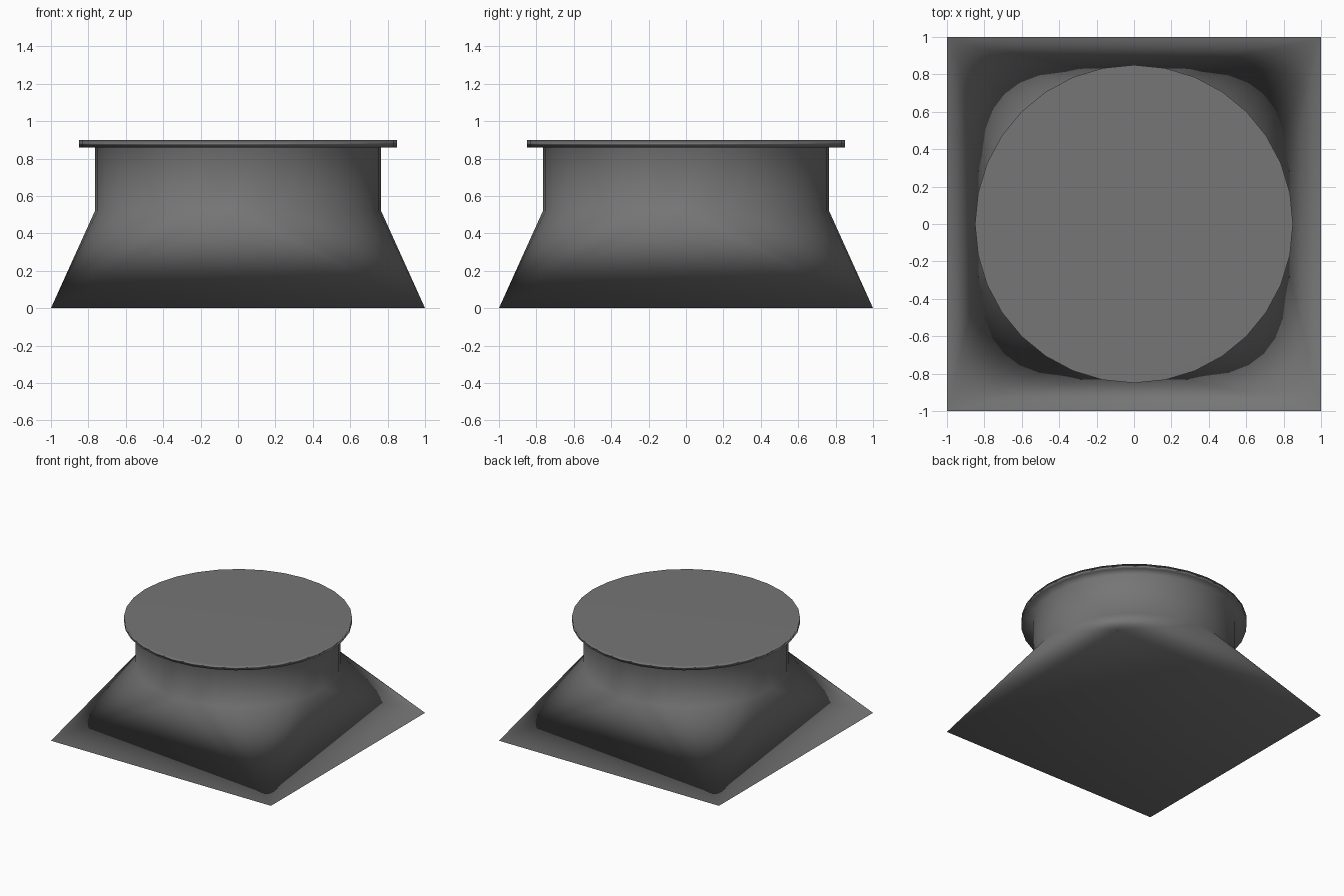
import bpy, bmesh
from math import cos, sin, pi
from mathutils import Vector

if "Cube" in bpy.data.objects:
    bpy.data.objects.remove(bpy.data.objects["Cube"])

SIDES = 32
bm = bmesh.new()


def ring(radius, z):
    return [bm.verts.new((radius * cos(2 * pi * i / SIDES),
                          radius * sin(2 * pi * i / SIDES), z))
            for i in range(SIDES)]


def bridge(lower, upper):
    for i in range(SIDES):
        j = (i + 1) % SIDES
        bm.faces.new((lower[i], lower[j], upper[j], upper[i]))


# square base, corners counter-clockwise from the +x +y quadrant
corners = [bm.verts.new((x, y, 0)) for x, y in ((1, 1), (-1, 1), (-1, -1), (1, -1))]
bm.faces.new(corners[::-1])

# neck and rim rings
rings = [ring(r, z) for r, z in ((0.765, 0.52), (0.765, 0.86), (0.85, 0.86), (0.85, 0.90))]
for lower, upper in zip(rings, rings[1:]):
    bridge(lower, upper)

# square-to-round transition: a fan per corner and one flat triangle per side
quarter = SIDES // 4
shoulder = rings[0]
for c in range(4):
    for k in range(quarter):
        i = c * quarter + k
        bm.faces.new((corners[c], shoulder[(i + 1) % SIDES], shoulder[i]))
    bm.faces.new((corners[c], corners[(c + 1) % 4], shoulder[(c + 1) * quarter % SIDES]))

# flat cap
bm.faces.new(rings[-1])
bmesh.ops.recalc_face_normals(bm, faces=bm.faces[:])
for f in bm.faces:
    f.smooth = True

mesh = bpy.data.meshes.new("square_to_round_pedestal")
bm.to_mesh(mesh)
bm.free()

# smooth shading weighted by face area, so the large flat faces stay flat
normals = [Vector() for _ in mesh.vertices]
for p in mesh.polygons:
    for v in p.vertices:
        normals[v] += p.normal * p.area
mesh.normals_split_custom_set_from_vertices([n.normalized() for n in normals])

# dark grey finish
dark = bpy.data.materials.new("dark_grey")
dark.diffuse_color = (0.18, 0.18, 0.18, 1)
dark.use_nodes = True
dark.node_tree.nodes["Principled BSDF"].inputs["Base Color"].default_value = dark.diffuse_color
mesh.materials.append(dark)

obj = bpy.data.objects.new("square_to_round_pedestal", mesh)
bpy.context.collection.objects.link(obj)
